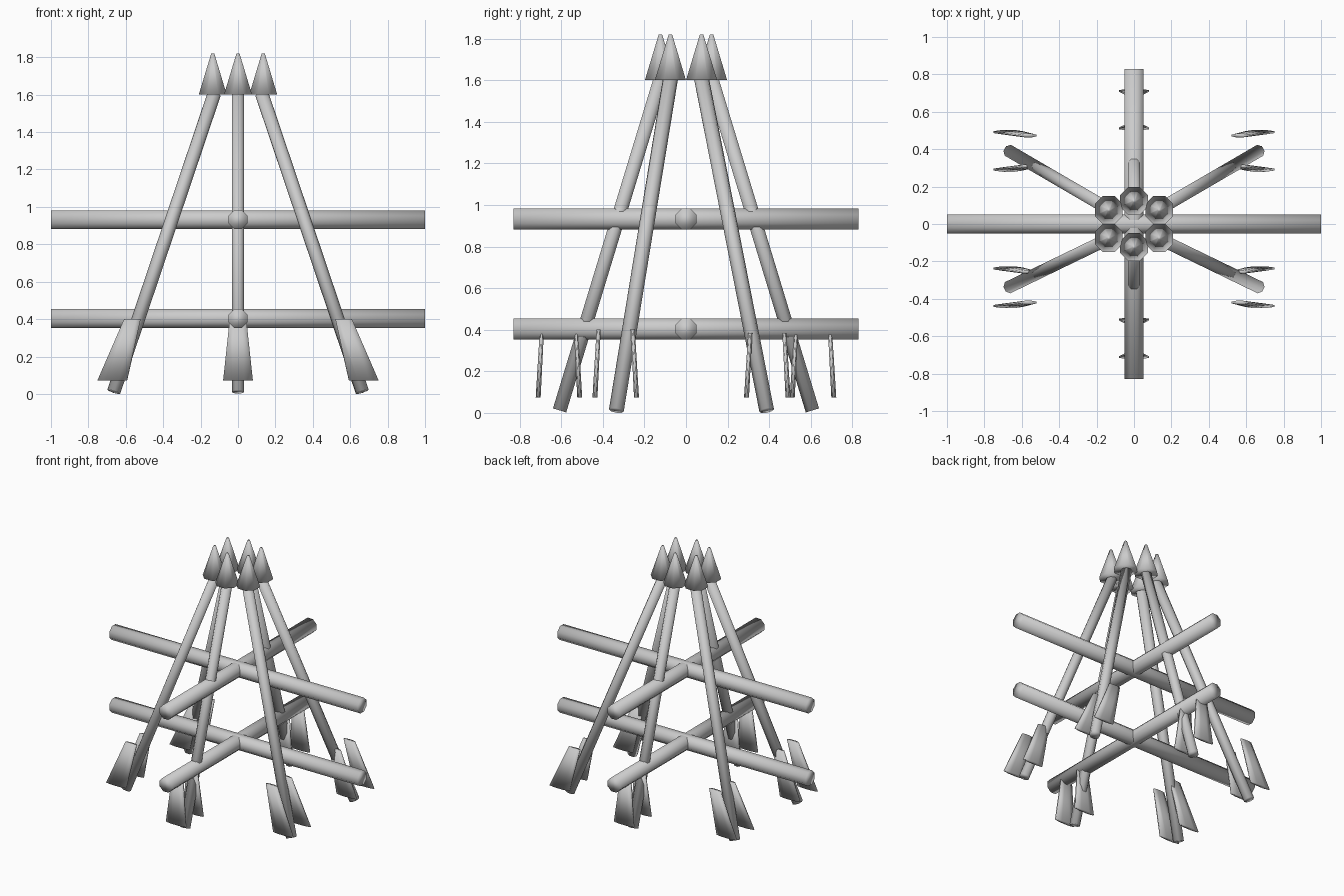
import bpy, bmesh, math
from mathutils import Vector, Matrix

cube = bpy.data.objects.get("Cube")
if cube:
    bpy.data.objects.remove(cube, do_unlink=True)

GREY = (0.6, 0.6, 0.6, 1)
mat = bpy.data.materials.new("plain grey")
mat.use_nodes = True
mat.diffuse_color = GREY
mat.node_tree.nodes["Principled BSDF"].inputs["Base Color"].default_value = GREY


def finish(name, bm):
    bmesh.ops.recalc_face_normals(bm, faces=bm.faces[:])
    for f in bm.faces:
        f.smooth = True
    mesh = bpy.data.meshes.new(name)
    bm.to_mesh(mesh)
    bm.free()
    mesh.materials.append(mat)
    bpy.context.collection.objects.link(bpy.data.objects.new(name, mesh))


def rod(name, start, end, r1, r2, turn=math.pi / 8):
    """Eight-sided rod or cone between two points."""
    a, b = Vector(start), Vector(end)
    axis = b - a
    bm = bmesh.new()
    bmesh.ops.create_cone(bm, cap_ends=True, segments=8, radius1=r1, radius2=r2,
                          depth=axis.length)
    spin = Matrix.Rotation(turn, 4, 'Z')
    aim = axis.to_track_quat('Z', 'Y').to_matrix().to_4x4()
    bm.transform(Matrix.Translation((a + b) / 2) @ aim @ spin)
    finish(name, bm)


def fin(name, low, high):
    """Thin flared vane, sheared between its lower and upper centres."""
    bm = bmesh.new()
    bmesh.ops.create_cone(bm, cap_ends=True, segments=8, radius1=0.086, radius2=0.048, depth=1)
    bm.transform(Matrix.Diagonal((1, 0.15, 1, 1)) @ Matrix.Rotation(math.pi / 8, 4, 'Z'))
    for v in bm.verts:
        top = v.co.z > 0
        if top:
            v.co.y *= 1.5
        c = Vector(high if top else low)
        v.co = Vector((c.x + v.co.x, c.y + v.co.y, c.z))
    finish(name, bm)


# Crossed horizontal beams on two levels
for level, z in (("lower", 0.403), ("upper", 0.932)):
    rod(level + "_side_beam", (-1, 0, z), (1, 0, z), 0.054, 0.054)
    rod(level + "_long_beam", (0, -0.83, z), (0, 0.83, z), 0.054, 0.054)

# Six leaning arrows: shaft, pointed head and a pair of vanes
for end, sy in (("front", -1), ("back", 1)):
    for side, sx in (("right", -1), ("middle", 0), ("left", 1)):
        name = f"{end}_{side}"
        if sx:
            foot_y = 0.388 if sy > 0 else 0.335
            head_y = 0.075
        else:
            foot_y, head_y = 0.608, 0.123
        rod(name + "_shaft", (sx * 0.664, sy * foot_y, 0.012),
            (sx * 0.127, sy * head_y, 1.605), 0.036, 0.036)
        rod(name + "_arrowhead", (sx * 0.135, sy * head_y, 1.6),
            (sx * 0.135, sy * head_y, 1.82), 0.081, 0.009)
        top = 0.4 if sy < 0 else 0.385
        for label, s in (("inner", -1), ("outer", 1)):
            mid = foot_y + 0.003
            fin(f"{name}_{label}_vane",
                (sx * 0.672, sy * (mid + s * 0.1), 0.073),
                (sx * 0.565, sy * (mid + s * 0.082), top))
